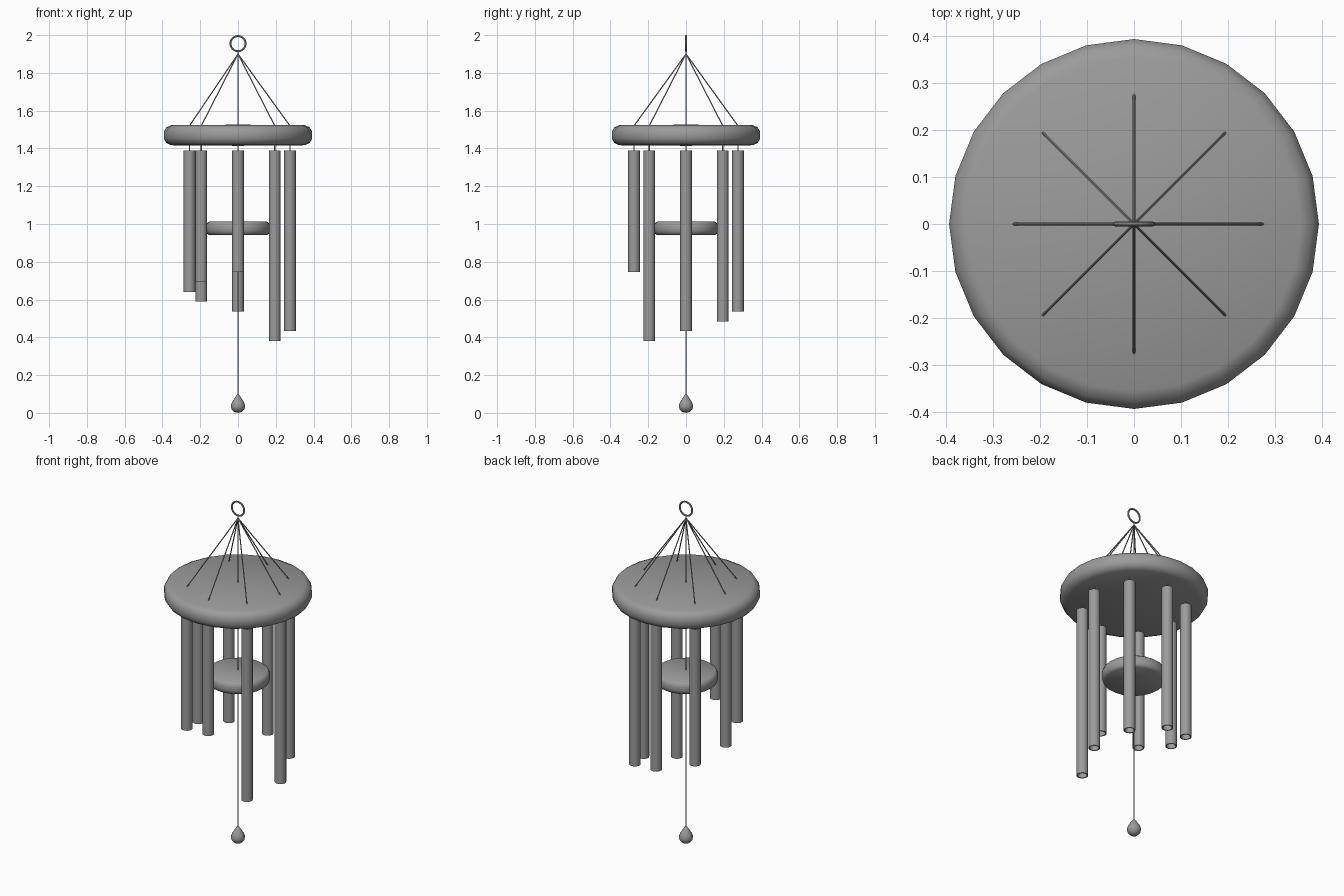
import bpy
import math
from mathutils import Vector

cube = bpy.data.objects.get("Cube")
if cube:
    bpy.data.objects.remove(cube)

grey = bpy.data.materials.new("plain grey")
grey.use_nodes = True
colour = (0.33, 0.33, 0.33, 1)
grey.diffuse_color = colour
grey.node_tree.nodes["Principled BSDF"].inputs["Base Color"].default_value = colour


def finish(obj, name, angle=40):
    obj.name = name
    obj.data.materials.append(grey)
    bpy.ops.object.select_all(action='DESELECT')
    obj.select_set(True)
    bpy.context.view_layer.objects.active = obj
    bpy.ops.object.shade_smooth_by_angle(angle=math.radians(angle))
    return obj


def lathe(name, profile, sides, centre=(0, 0, 0), closed=False, angle=40):
    """Spin (radius, height) points, listed bottom to top, around z."""
    verts, rings, faces = [], [], []
    for r, z in profile:
        count = sides if r > 0 else 1
        start = len(verts)
        for i in range(count):
            a = math.tau * i / sides
            verts.append((r * math.cos(a), r * math.sin(a), z))
        rings.append([start + i % count for i in range(sides)])
    pairs = list(zip(rings, rings[1:]))
    if closed:
        pairs.append((rings[-1], rings[0]))
    for low, high in pairs:
        for i in range(sides):
            j = (i + 1) % sides
            quad = [low[i], low[j], high[j], high[i]]
            faces.append(list(dict.fromkeys(quad)))
    mesh = bpy.data.meshes.new(name)
    mesh.from_pydata(verts, [], faces)
    obj = bpy.data.objects.new(name, mesh)
    obj.location = centre
    bpy.context.collection.objects.link(obj)
    return finish(obj, name, angle)


def cord(name, start, end, radius=0.003):
    start, end = Vector(start), Vector(end)
    span = end - start
    bpy.ops.mesh.primitive_cylinder_add(vertices=8, radius=radius, depth=span.length,
                                        location=(start + end) / 2)
    obj = bpy.context.object
    obj.rotation_euler = span.to_track_quat('Z', 'Y').to_euler()
    return finish(obj, name)


# Rounded top plate and the smaller striker of the same shape
rim = [(0.355, -0.053), (0.38, -0.041), (0.393, -0.018),
       (0.393, 0.018), (0.38, 0.041), (0.355, 0.053)]
plate = [(0, -0.056)] + rim + [(0, 0.056)]
lathe("top_plate", plate, 24, (0, 0, 1.47))
lathe("striker", [(r * 0.435, z * 0.66) for r, z in plate], 24, (0, 0, 0.977))

# Hanging ring
bpy.ops.mesh.primitive_torus_add(major_radius=0.04, minor_radius=0.005, major_segments=32,
                                 minor_segments=8, location=(0, 0, 1.955),
                                 rotation=(math.pi / 2, 0, 0))
finish(bpy.context.object, "hanging_ring")

# Central cord and teardrop weight
cord("centre_cord", (0, 0, 0.08), (0, 0, 1.912), 0.0035)
lathe("teardrop_weight", [(0, 0), (0.02, 0.005), (0.034, 0.02), (0.038, 0.038),
                          (0.031, 0.058), (0.017, 0.08), (0.006, 0.096), (0, 0.1)], 16)

# Tubes of falling length around the plate, each with its cords
apex, tube_top = (0, 0, 1.9), 1.39
for k in range(8):
    a = -math.pi / 2 - k * math.pi / 4
    spread = 0.257 if k == 2 else 0.275
    x, y = spread * math.cos(a), spread * math.sin(a)
    length = 0.645 + 0.0521 * k
    outer, inner = 0.031, 0.025
    lathe(f"tube_{k + 1}", [(inner, 0), (inner, -length), (outer, -length), (outer, 0)],
          16, (x, y, tube_top), closed=True)
    cord(f"upper_cord_{k + 1}", (x, y, 1.52), apex)
    # Short cord, spread into a crossbar inside the tube mouth
    cord(f"lower_cord_{k + 1}", (x, y, tube_top - 0.02), (x, y, 1.43))
    cord(f"tube_pin_{k + 1}", (x - 0.027, y, tube_top - 0.02), (x + 0.027, y, tube_top - 0.02))
